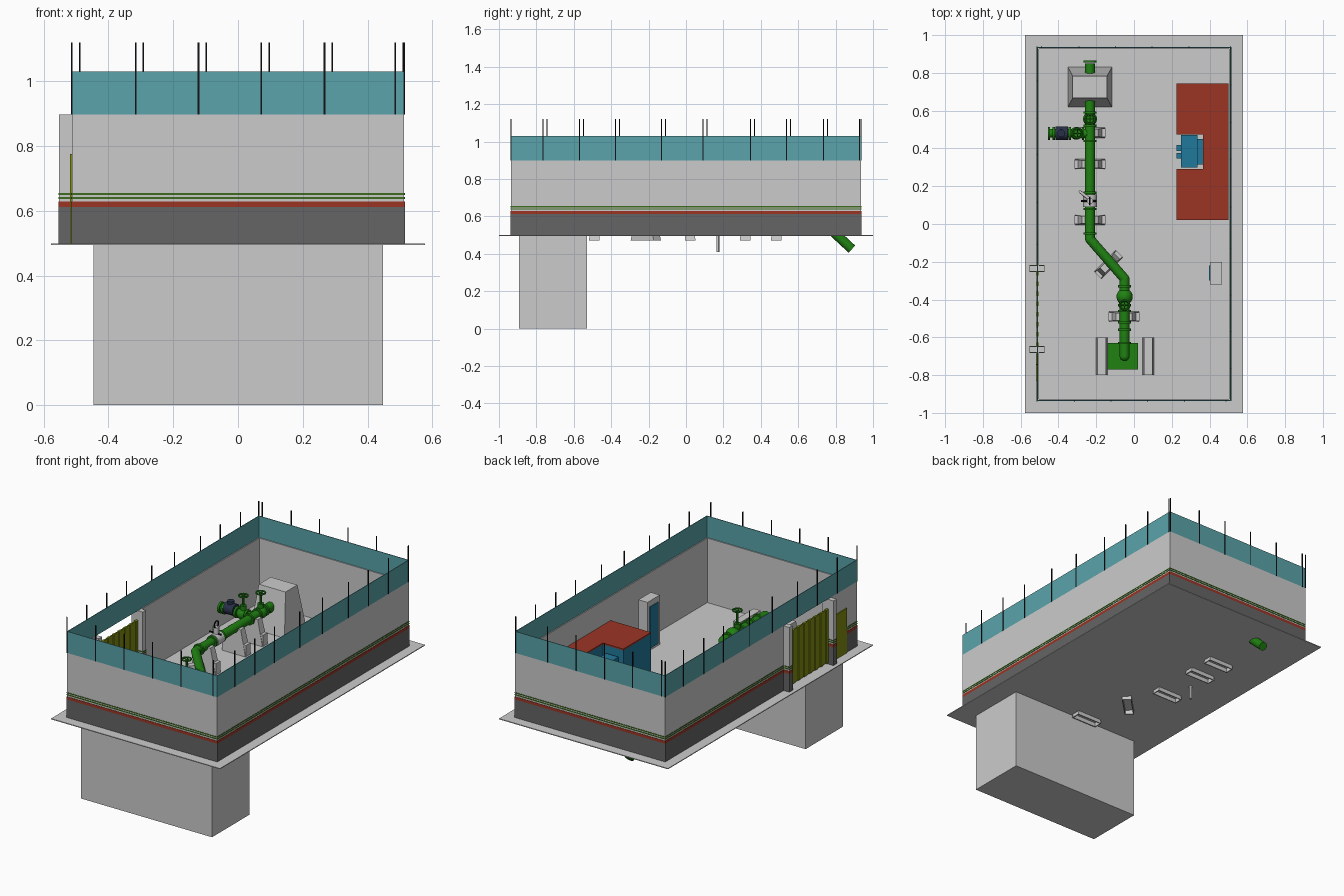
import bpy, bmesh, math
from mathutils import Vector

if "Cube" in bpy.data.objects:
    bpy.data.objects.remove(bpy.data.objects["Cube"])


def material(name, r, g, b):
    m = bpy.data.materials.new(name)
    m.use_nodes = True
    m.diffuse_color = (r, g, b, 1)
    m.node_tree.nodes["Principled BSDF"].inputs["Base Color"].default_value = (r, g, b, 1)
    return m


CONCRETE = material("light concrete", .6, .6, .6)
DARK = material("dark plinth", .13, .13, .13)
TEAL = material("teal screen", .1, .37, .4)
RED = material("brick red", .33, .035, .018)
GREEN = material("pipe green", .014, .22, .006)
STRIPE = material("stripe green", .045, .15, .012)
OLIVE = material("gate olive", .22, .27, .005)
BLUE = material("wall blue", .015, .19, .33)
NAVY = material("motor navy", .022, .03, .065)
BLACK = material("black metal", .006, .006, .008)


def finish(name, bm, mat):
    bmesh.ops.recalc_face_normals(bm, faces=bm.faces)
    me = bpy.data.meshes.new(name)
    bm.to_mesh(me)
    bm.free()
    me.materials.append(mat)
    ob = bpy.data.objects.new(name, me)
    bpy.context.collection.objects.link(ob)
    return ob


def box(name, xs, ys, zs, mat, taper=(1, 1), hollow=0):
    """Box from ranges; the top can taper and the underside can be hollowed."""
    bm = bmesh.new()
    bmesh.ops.create_cube(bm, size=1)
    for v in bm.verts:
        tx, ty = taper if v.co.z > 0 else (1, 1)
        v.co = ((xs[0] + xs[1]) / 2 + v.co.x * (xs[1] - xs[0]) * tx,
                (ys[0] + ys[1]) / 2 + v.co.y * (ys[1] - ys[0]) * ty,
                zs[1] if v.co.z > 0 else zs[0])
    if hollow:
        bm.normal_update()
        base = [f for f in bm.faces if f.normal.z < -.9]
        bmesh.ops.inset_region(bm, faces=base, thickness=hollow)
        pit = bmesh.ops.extrude_face_region(bm, geom=base)["geom"]
        bmesh.ops.delete(bm, geom=base, context='FACES_ONLY')
        bmesh.ops.translate(bm, vec=(0, 0, .1), verts=[g for g in pit if isinstance(g, bmesh.types.BMVert)])
    return finish(name, bm, mat)


def rod(name, a, b, r, mat, sides=20):
    a, b = Vector(a), Vector(b)
    bpy.ops.mesh.primitive_cylinder_add(vertices=sides, radius=r, depth=(b - a).length, location=(a + b) / 2)
    ob = bpy.context.object
    ob.name = name
    ob.rotation_euler = (b - a).to_track_quat('Z', 'Y').to_euler()
    ob.data.materials.append(mat)
    bpy.ops.object.shade_smooth_by_angle()
    return ob


def ball(name, p, r, mat):
    bpy.ops.mesh.primitive_uv_sphere_add(segments=20, ring_count=12, radius=r, location=p)
    ob = bpy.context.object
    ob.name = name
    ob.data.materials.append(mat)
    bpy.ops.object.shade_smooth_by_angle()


def handwheel(name, p, top, mat, r=.026):
    x, y, z = p
    rod(name + "_stem", p, (x, y, top), .007, mat, 10)
    rod(name + "_bonnet", p, (x, y, z + .055), .019, mat)
    bpy.ops.mesh.primitive_torus_add(location=(x, y, top), major_radius=r, minor_radius=.005,
                                     major_segments=20, minor_segments=8)
    bpy.context.object.name = name + "_rim"
    bpy.context.object.data.materials.append(mat)
    for d in ((r, 0), (0, r)):
        rod(name + "_spoke", (x - d[0], y - d[1], top), (x + d[0], y + d[1], top), .003, mat, 8)


# Ground slab and underground chamber
W, L, T, G = .513, .936, .01, .5
box("ground_slab", (-.577, .577), (-1, 1), (.495, G), CONCRETE)
box("underground_chamber", (-.446, .448), (-.893, -.53), (0, .496), CONCRETE)

# Perimeter wall with painted bands on its outer face
BANDS = [("plinth", DARK, G, .612), ("red_band", RED, .612, .629),
         ("lower_stripe", STRIPE, .637, .643), ("upper_stripe", STRIPE, .649, .655)]
GATE = (-.665, -.235)


def wall(name, xs, ys, out):
    box(name, xs, ys, (G, .898), CONCRETE)
    for band, mat, low, high in BANDS:
        e = .002
        bx = (W, W + e) if out == (1, 0) else (-W - e, -W) if out == (-1, 0) else xs
        by = (L, L + e) if out == (0, 1) else (-L - e, -L) if out == (0, -1) else ys
        box(name + "_" + band, bx, by, (low, high), mat)


wall("front_wall", (-W, W), (-L, -L + T), (0, -1))
wall("back_wall", (-W, W), (L - T, L), (0, 1))
wall("left_wall", (W - T, W), (-L, L), (1, 0))
wall("right_wall_front", (-W, -W + T), (-L, GATE[0]), (-1, 0))
wall("right_wall_back", (-W, -W + T), (GATE[1], L), (-1, 0))

# Teal screen above the wall
SCREEN, t = (.898, 1.031), .004
for s, label in ((-1, "front"), (1, "back")):
    box(label + "_screen", (-W, W), sorted((s * L, s * (L - t))), SCREEN, TEAL)
for s, label in ((-1, "right"), (1, "left")):
    box(label + "_screen", sorted((s * W, s * (W - t))), (-L, L), SCREEN, TEAL)


# Thin posts around the screen
def post(x, y):
    h = .0025
    box("screen_post", (x - h, x + h), (y - h, y + h), (.898, 1.12), BLACK)


for x in (-.513, -.316, -.122, .072, .267, .486):
    post(x, -L)
    post(x + .024, L)
for y in (-.765, -.57, -.377, -.131, .091, .345, .537, .735, .928):
    post(W, y)
    post(-W, min(y + .022, L))

# Gate with its pillars and ribs
for y in GATE:
    px, py = (-.552, -.475), (y - .016, y + .016)
    box("gate_pillar", px, py, (G, .898), CONCRETE)
    for band, mat, low, high in BANDS:
        e = .002
        box("pillar_" + band, (px[0] - e, px[1] + e), (py[0] - e, py[1] + e), (low, high), mat)
box("gate_panel", (-.516, -.51), GATE, (G + .01, .84), OLIVE)
ribs = 8
for i in range(ribs):
    y = GATE[0] + (GATE[1] - GATE[0]) * (i + .5) / ribs
    box("gate_rib", (-.52, -.506), (y - .012, y + .012), (G + .01, .84), OLIVE)
box("side_door", (-W - .006, -W), (-.83, -.69), (G, .775), OLIVE)

# Service building with a recess in its front
for name, xs, ys in (("building_rear", (.365, .5), (.02, .745)),
                     ("building_wing_south", (.225, .365), (.02, .29)),
                     ("building_wing_north", (.225, .365), (.475, .745))):
    box(name, xs, ys, (G, .743), BLUE)
    box(name + "_roof", xs, ys, (.743, .752), RED)
box("equipment_cabinet", (.25, .335), (.3, .47), (G, .7), BLUE)
box("equipment_back", (.335, .365), (.315, .45), (G, .68), BLUE)
for y in (.362, .402):
    box("equipment_switchgear", (.225, .25), (y - .015, y + .015), (G, .66), BLUE)

# Booth with a blue door
box("booth", (.403, .465), (-.32, -.2), (G, .805), CONCRETE)
box("booth_door", (.397, .403), (-.3, -.22), (.515, .77), BLUE)

# Main pipe: straight runs with rounded bends
Z, R, X, F = .655, .026, -.233, -.05
route = [(X, .85, Z), (X, -.08, Z), (F, -.29, Z), (F, -.7, Z), (F, -.7, G)]
for a, b in zip(route, route[1:]):
    rod("main_pipe", a, b, R, GREEN)
    ball("pipe_bend", b, R, GREEN)
rod("buried_pipe", (X, .64, Z), (X, .887, .425), R, GREEN)


# Flanges and valve bodies along the pipe
def flange(x, y, r=.035, mat=GREEN):
    rod("flange", (x, y - .006, Z), (x, y + .006, Z), r, mat)


for y in (.86, .59, .52, .44, .165, .08, -.05):
    flange(X, y)
for y in (-.33, -.43, -.46, -.52, -.56, -.63):
    flange(F, y)
ball("gate_valve_body", (X, .555, Z), .037, GREEN)
handwheel("gate_valve", (X, .555, Z), .775, GREEN)
ball("front_valve_body", (F, -.385, Z), .043, GREEN)
handwheel("front_valve", (F, -.43, Z), .79, GREEN)

# Branch with valve and motor
rod("branch_pipe", (X, .48, Z), (-.45, .48, Z), .022, GREEN)
for x in (-.45, -.425, -.34, -.27):
    rod("branch_flange", (x - .006, .48, Z), (x + .006, .48, Z), .034, GREEN)
ball("branch_valve_body", (-.305, .48, Z), .034, GREEN)
handwheel("branch_valve", (-.3, .48, Z), .768, GREEN)
rod("branch_motor", (-.415, .48, Z + .01), (-.35, .48, Z + .01), .036, NAVY)
rod("motor_cap", (-.385, .48, Z), (-.385, .48, Z + .06), .02, NAVY)

# Pale meter with its standpipe
rod("meter_body", (X, .09, Z), (X, .155, Z), .036, CONCRETE)
rod("meter_neck", (X, .122, Z), (X, .122, .73), .016, CONCRETE)
bpy.ops.mesh.primitive_torus_add(location=(X, .122, .745), rotation=(0, math.pi / 2, 0),
                                 major_radius=.02, minor_radius=.004)
bpy.context.object.name = "meter_ring"
bpy.context.object.data.materials.append(BLACK)
rod("meter_bar", (-.28, .122, .69), (-.2, .122, .69), .005, BLACK, 10)
rod("standpipe", (-.285, .17, .41), (-.285, .17, .7), .008, CONCRETE, 12)
rod("standpipe_link", (-.285, .17, .69), (X, .13, .69), .008, CONCRETE, 12)

# Tapered pipe supports, hollow underneath
for x, y, turn in ((X, .483, 0), (X, .317, 0), (X, .022, 0), (-.135, -.215, 45), (-.053, -.49, 0)):
    ob = box("pipe_support", (-.087, .087), (-.028, .028), (.47, Z), CONCRETE, (.5, .7), .008)
    ob.location = (x, y, 0)
    ob.rotation_euler.z = math.radians(turn)
box("anchor_block", (-.35, -.117), (.62, .83), (G, .76), CONCRETE, (.78, .55))

# Inlet base with its side blocks
box("inlet_plate", (-.14, .022), (-.77, -.63), (G, .58), GREEN)
for x in (-.17, .075):
    box("inlet_block", (x - .03, x + .03), (-.8, -.6), (G, .62), CONCRETE, (.75, 1))
